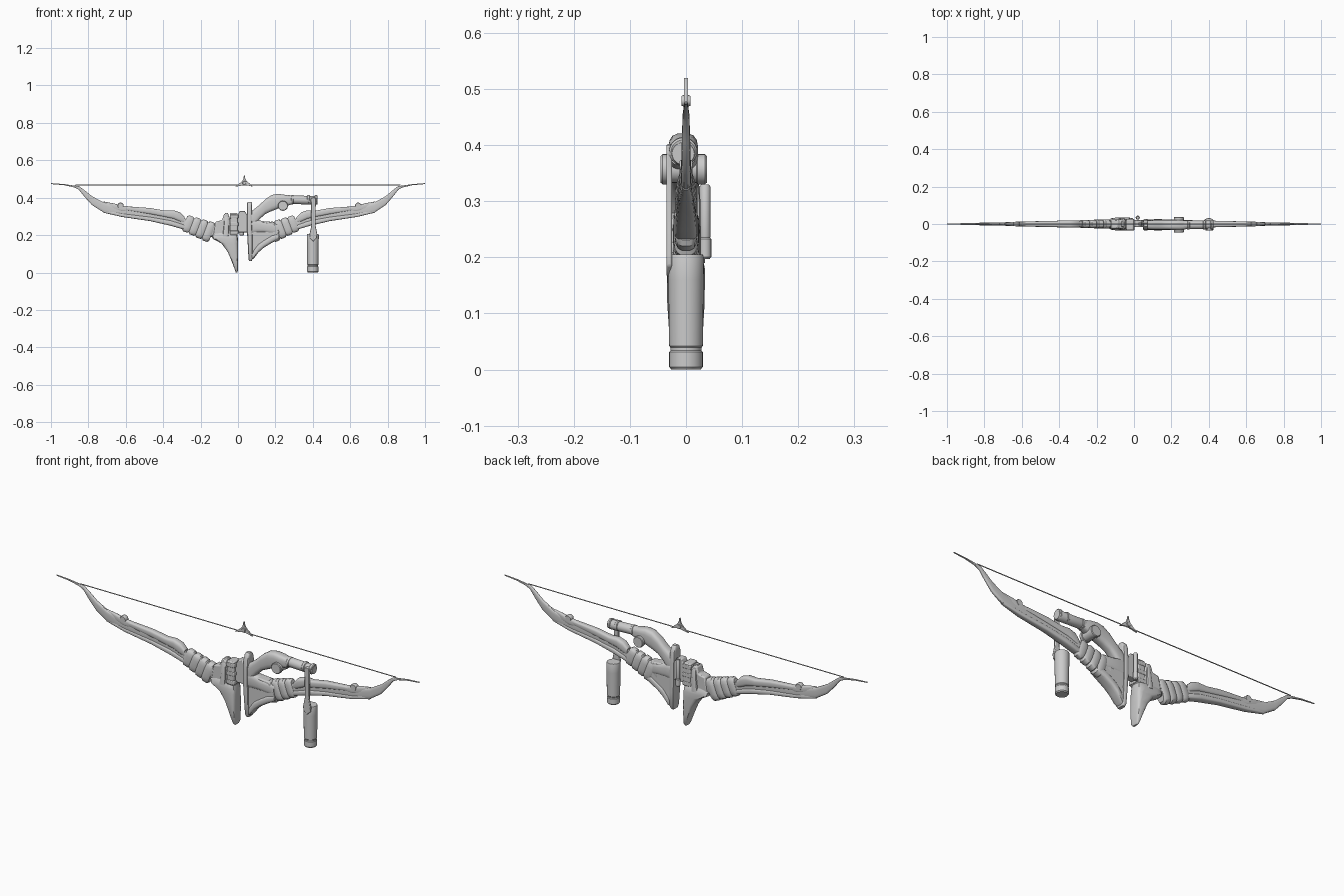
import bpy, bmesh, math
from mathutils import Vector


def mesh_object(name, rings):
    """Skin a list of equal-sized point rings and cap both ends."""
    bm = bmesh.new()
    vs = [[bm.verts.new(p) for p in r] for r in rings]
    n = len(vs[0])
    for a, b in zip(vs, vs[1:]):
        for i in range(n):
            j = (i + 1) % n
            bm.faces.new((a[i], a[j], b[j], b[i]))
    bm.faces.new(vs[0])
    bm.faces.new(vs[-1])
    bmesh.ops.recalc_face_normals(bm, faces=bm.faces)
    me = bpy.data.meshes.new(name)
    bm.to_mesh(me)
    bm.free()
    ob = bpy.data.objects.new(name, me)
    bpy.context.collection.objects.link(ob)
    return ob


def section(k=0.55, n=16):
    """Rounded-square unit section."""
    out = []
    for i in range(n):
        a = 2 * math.pi * (i + .5) / n
        c, s = math.cos(a), math.sin(a)
        out.append((math.copysign(abs(c) ** k, c), math.copysign(abs(s) ** k, s)))
    return out


def loft_x(name, stations, mx=lambda x: x, y0=0, k=0.6):
    """Stations along x: (x, z top, z bottom, half width)."""
    return mesh_object(name, [[(mx(x), y0 + u * w, (t + b) / 2 + v * (t - b) / 2)
                               for u, v in section(k)] for x, t, b, w in stations])


def loft_z(name, stations, y0=0, k=0.45):
    """Stations along z: (z, x left, x right, half width)."""
    return mesh_object(name, [[((l + r) / 2 + u * (r - l) / 2, y0 + v * w, z)
                               for u, v in section(k)] for z, l, r, w in stations])


def prism(name, pts, ya, yb, bevel=0.003):
    ob = mesh_object(name, [[(x, y, z) for x, z in pts] for y in (ya, yb)])
    m = ob.modifiers.new("bevel", 'BEVEL')
    m.width, m.segments = bevel, 2
    return ob


def lathe(name, a, b, profile, n=28):
    """Turned part from a to b; profile holds (distance fraction, radius)."""
    a, b = Vector(a), Vector(b)
    q = (b - a).to_track_quat('Z', 'Y')
    return mesh_object(name, [[a + (b - a) * t + q @ Vector((
        r * math.cos(2 * math.pi * i / n), r * math.sin(2 * math.pi * i / n), 0))
        for i in range(n)] for t, r in profile])


def rod(name, a, b, r, e=0.06, n=28):
    return lathe(name, a, b, [(0, r * .86), (e, r), (1 - e, r), (1, r * .86)], n)


# Bow limbs, left and right (right is slightly compressed towards its tip)
sides = {"left": lambda x: -x, "right": lambda x: 1 - (1 - x) * 0.96}
limb = [(1.0, .478, .473, .002), (.93, .473, .467, .004), (.875, .465, .455, .005),
        (.85, .462, .442, .006), (.82, .44, .404, .007), (.78, .408, .360, .008),
        (.72, .376, .322, .009), (.65, .356, .304, .010), (.56, .346, .294, .011),
        (.45, .335, .276, .012), (.34, .318, .252, .014), (.28, .288, .23, .016),
        (.20, .265, .205, .017), (.11, .262, .18, .021)]
upper = [(.64, .352, .338, .008), (.58, .353, .329, .013), (.47, .345, .311, .016),
         (.39, .331, .296, .018), (.345, .333, .286, .020), (.31, .322, .270, .020),
         (.285, .296, .262, .016)]
lower = [(.72, .338, .320, .007), (.62, .316, .297, .013), (.47, .298, .275, .016),
         (.36, .279, .25, .019), (.29, .258, .23, .019), (.27, .245, .228, .014)]
for side, mx in sides.items():
    loft_x(side + "_limb", limb, mx)
    loft_x(side + "_limb_upper_armor", upper, mx)
    loft_x(side + "_limb_lower_armor", lower, mx)
    # Outer joint knob and its fairing
    rod(side + "_limb_knob", (mx(.628), -.012, .357), (mx(.628), .012, .357), .017, .15, 20)
    loft_x(side + "_knob_fairing", [(.72, .38, .36, .004), (.665, .37, .335, .010),
                                    (.62, .358, .325, .012), (.55, .35, .325, .010)], mx)
    # Overlapping slanted ribs
    for i in range(4):
        cx, cz = .268 - i * .036, .260 - i * .0135
        h, w = .043 + i * .003, .021 + i * .0013
        rings = []
        for d, s in ((-.022, .82), (-.014, 1.0), (.009, 1.0), (.017, .82)):
            rings.append([(mx(cx + d - v * h * s * .38), u * w * s, cz + d * .35 + v * h * s)
                          for u, v in section(.6)])
        mesh_object(f"{side}_rib_{i + 1}", rings)

# Left riser: body, front blade and upper post
loft_z("left_riser_blade", [(.0, -.012, -.004, .014), (.012, -.016, 0, .024),
                            (.06, -.034, 0, .030), (.11, -.055, 0, .033),
                            (.155, -.088, 0, .034), (.18, -.135, 0, .034),
                            (.20, -.14, -.002, .030), (.215, -.125, -.03, .022)])
prism("left_riser_body", [(-.135, .18), (-.03, .18), (-.045, .30), (-.06, .315),
                          (-.075, .313), (-.085, .28), (-.12, .272)], -.024, .024, .006)
loft_z("left_riser_post", [(.19, -.085, -.048, .034), (.24, -.078, -.048, .032),
                           (.29, -.074, -.049, .028), (.31, -.072, -.050, .020),
                           (.318, -.068, -.054, .012)])

# Centre grip and connector
prism("grip_block", [(-.042, .2), (-.002, .2), (-.002, .318), (-.042, .318)], -.032, .024, .005)
for i, z in enumerate((.215, .258, .30)):
    prism(f"grip_band_{i + 1}", [(-.044, z - .01), (.002, z - .01), (.002, z + .01),
                                 (-.044, z + .01)], -.034, .026, .003)
prism("grip_connector", [(-.005, .215), (.055, .215), (.055, .3), (.035, .33), (.01, .33),
                         (-.005, .3)], -.016, .022, .004)
lathe("rest_pin", (.02, .034, .197), (.02, .034, .33),
      [(0, .008), (.03, .011), (.27, .011), (.29, .009), (.31, .0095), (.97, .0095), (1, .007)], 20)

# Right riser: plate, web and raised rims
loft_z("right_riser_plate", [(.062, .058, .074, .018), (.075, .056, .078, .026),
                             (.15, .052, .078, .030), (.22, .048, .077, .031),
                             (.30, .048, .075, .030), (.35, .048, .076, .026),
                             (.37, .049, .075, .018), (.378, .053, .072, .010)], -.004)
prism("right_riser_web", [(.065, .075), (.085, .085), (.12, .13), (.21, .175), (.22, .22),
                          (.19, .27), (.065, .28)], -.027, .020, .005)
loft_x("right_riser_lower_rim", [(.07, .088, .066, .020), (.085, .125, .075, .028),
                                 (.11, .155, .108, .030), (.14, .175, .134, .030),
                                 (.18, .20, .158, .029), (.22, .212, .18, .025)], y0=-.004)
loft_x("right_riser_upper_block", [(.06, .29, .2, .026), (.10, .285, .21, .029),
                                   (.14, .272, .212, .029), (.18, .268, .205, .026),
                                   (.215, .26, .2, .022)], y0=-.004)

# Accessory arm: arched bracket, pivot barrel and horizontal tube
loft_x("arm_bracket", [(.065, .325, .215, .024), (.09, .342, .250, .026),
                       (.115, .362, .284, .026), (.145, .391, .312, .026),
                       (.18, .415, .328, .026), (.215, .421, .342, .027),
                       (.25, .416, .352, .027), (.285, .408, .364, .022)], y0=-.005)
lathe("arm_pivot", (.24, -.045, .357), (.24, .037, .357),
      [(0, .024), (.04, .027), (.2, .027), (.22, .024), (.78, .024), (.8, .027),
       (.96, .027), (1, .024)])
rod("arm_tube", (.255, -.005, .391), (.425, -.005, .385), .023)
for i, x in enumerate((.29, .375, .415)):
    rod(f"arm_tube_collar_{i + 1}", (x - .008, -.005, .39), (x + .008, -.005, .388), .025, .2)

# Hanging strap and quiver
rod("strap_hinge", (.402, -.035, .387), (.402, 0, .387), .015, .1)
prism("quiver_strap", [(.390, .40), (.416, .40), (.415, .25), (.424, .205), (.422, .185),
                       (.402, .165), (.384, .185), (.382, .205), (.392, .25)], -.035, -.025)
lathe("quiver", (.40, 0, 0), (.40, 0, 1),
      [(0, .026), (.005, .030), (.031, .030), (.034, .0275), (.039, .0275), (.042, .030),
       (.16, .0315), (.2, .032), (.205, .030)], 32)

# Bow string and three-pointed string nock
rod("bow_string", (-.87, 0, .467), (.87, 0, .467), .0024, .001, 8)
prism("string_nock", [(.032, .52), (.029, .503), (.024, .492), (.010, .478), (-.016, .458),
                      (.012, .464), (.036, .468), (.060, .464), (.082, .458), (.060, .478),
                      (.045, .490), (.038, .503), (.036, .52)], -.004, .004, .001)
rod("nock_hub", (.034, -.008, .479), (.034, .008, .479), .010, .2, 16)

# Smooth shading with crisp edges
for ob in bpy.context.scene.objects:
    ob.select_set(True)
    bpy.context.view_layer.objects.active = ob
bpy.ops.object.shade_smooth_by_angle(angle=math.radians(35))
